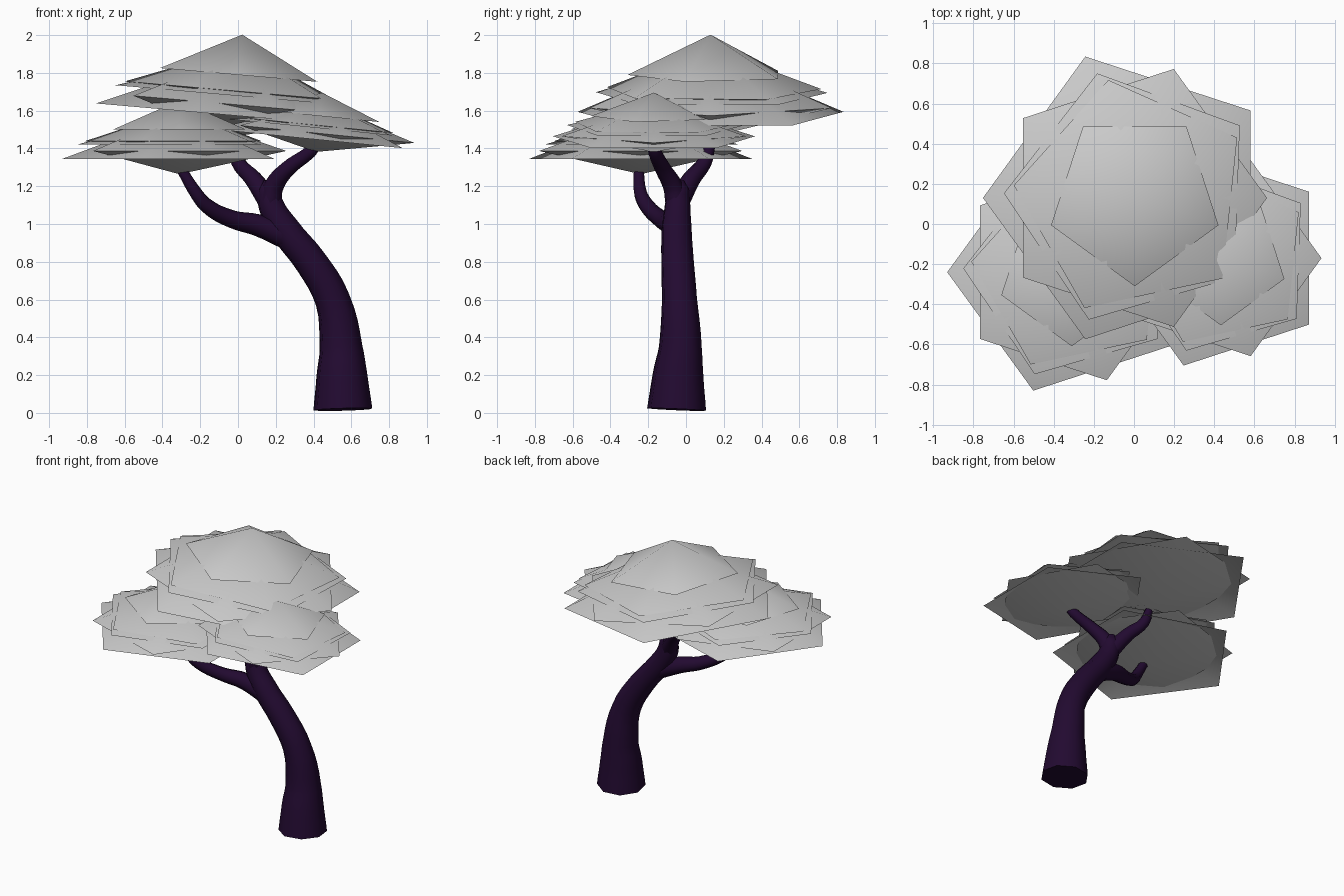
import bpy, bmesh
from math import cos, sin, radians

if "Cube" in bpy.data.objects:
    bpy.data.objects.remove(bpy.data.objects["Cube"])


def link(name, data):
    obj = bpy.data.objects.new(name, data)
    bpy.context.collection.objects.link(obj)
    bpy.ops.object.select_all(action='DESELECT')
    obj.select_set(True)
    bpy.context.view_layer.objects.active = obj
    return obj


# Trunk and branches: tapered tubes, points are (x, y, z, radius)
LIMBS = [
    [(.555, -.05, .018, .16), (.55, -.042, .2, .138), (.545, -.03, .35, .116),
     (.5, -.035, .6, .095), (.385, -.045, .8, .088), (.25, -.05, .97, .082),
     (.175, -.045, 1.1, .07), (.165, -.04, 1.18, .06), (.165, -.04, 1.23, .03)],
    [(.165, -.04, 1.12, .06), (.08, .03, 1.24, .048),
     (.0, .1, 1.33, .038), (-.02, .13, 1.42, .026)],
    [(.17, -.05, 1.12, .06), (.19, -.07, 1.2, .052), (.26, -.12, 1.29, .043),
     (.38, -.165, 1.38, .035), (.42, -.18, 1.42, .025)],
    [(.27, -.05, .93, .07), (.1, -.08, .995, .058), (-.03, -.13, 1.025, .047),
     (-.17, -.21, 1.1, .04), (-.22, -.24, 1.16, .036), (-.3, -.25, 1.29, .028)],
]


def build_trunk():
    curve = bpy.data.curves.new("trunk_and_branches", 'CURVE')
    curve.dimensions = '3D'
    curve.bevel_depth = 1.0
    curve.bevel_resolution = 2
    curve.resolution_u = 4
    curve.use_fill_caps = True
    for limb in LIMBS:
        spline = curve.splines.new('BEZIER')
        spline.bezier_points.add(len(limb) - 1)
        for p, (x, y, z, r) in zip(spline.bezier_points, limb):
            p.co = (x, y, z)
            p.radius = r
            p.handle_left_type = p.handle_right_type = 'AUTO'
    link("trunk_and_branches", curve)
    bpy.ops.object.convert(target='MESH')
    obj = bpy.context.object
    bark = bpy.data.materials.new("bark")
    bark.diffuse_color = (.016, .003, .03, 1)
    bark.use_nodes = True
    bark.node_tree.nodes["Principled BSDF"].inputs["Base Color"].default_value = bark.diffuse_color
    obj.data.materials.clear()
    obj.data.materials.append(bark)
    bpy.ops.object.shade_smooth_by_angle(angle=radians(50))


# Foliage layers: five-sided cones (radius, rim z, apex z, turn, low point z);
# a layer without a low point is an open shell
LAYERS = [
    (.74, .0, .32, 36, None),
    (.675, .058, .33, 0, -.113),
    (.645, .105, .31, 34, None),
    (.6, .13, .36, 30, .04),
    (.44, .216, .43, 54, None),
]


def add_fan(bm, ring, tip):
    for k in range(5):
        bm.faces.new((ring[k], ring[(k + 1) % 5], tip))


def build_foliage(name, centre, scale, tilt):
    bm = bmesh.new()
    for radius, rim_z, top_z, turn, low_z in LAYERS:
        angles = [radians(turn + 72 * k) for k in range(5)]
        rim = [bm.verts.new((radius * cos(a), radius * sin(a), rim_z))
               for a in angles]
        add_fan(bm, rim, bm.verts.new((0, 0, top_z)))
        if low_z is not None:
            add_fan(bm, rim[::-1], bm.verts.new((0, 0, low_z)))
        # Crisp rim, soft cone
        for k in range(5):
            bm.edges.get((rim[k], rim[(k + 1) % 5])).smooth = False
    for f in bm.faces:
        f.smooth = True
    mesh = bpy.data.meshes.new(name)
    bm.to_mesh(mesh)
    bm.free()
    obj = link(name, mesh)
    obj.location = centre
    obj.scale = scale
    obj.rotation_euler = (0, tilt, 0)


build_trunk()
build_foliage("top_foliage", (-.015, .13, 1.574), (1, 1, 1), .087)
build_foliage("left_foliage", (-.31, -.24, 1.345), (.838, .838, .72), 0)
build_foliage("right_foliage", (.42, -.17, 1.447), (.76, .76, .58), .1)
